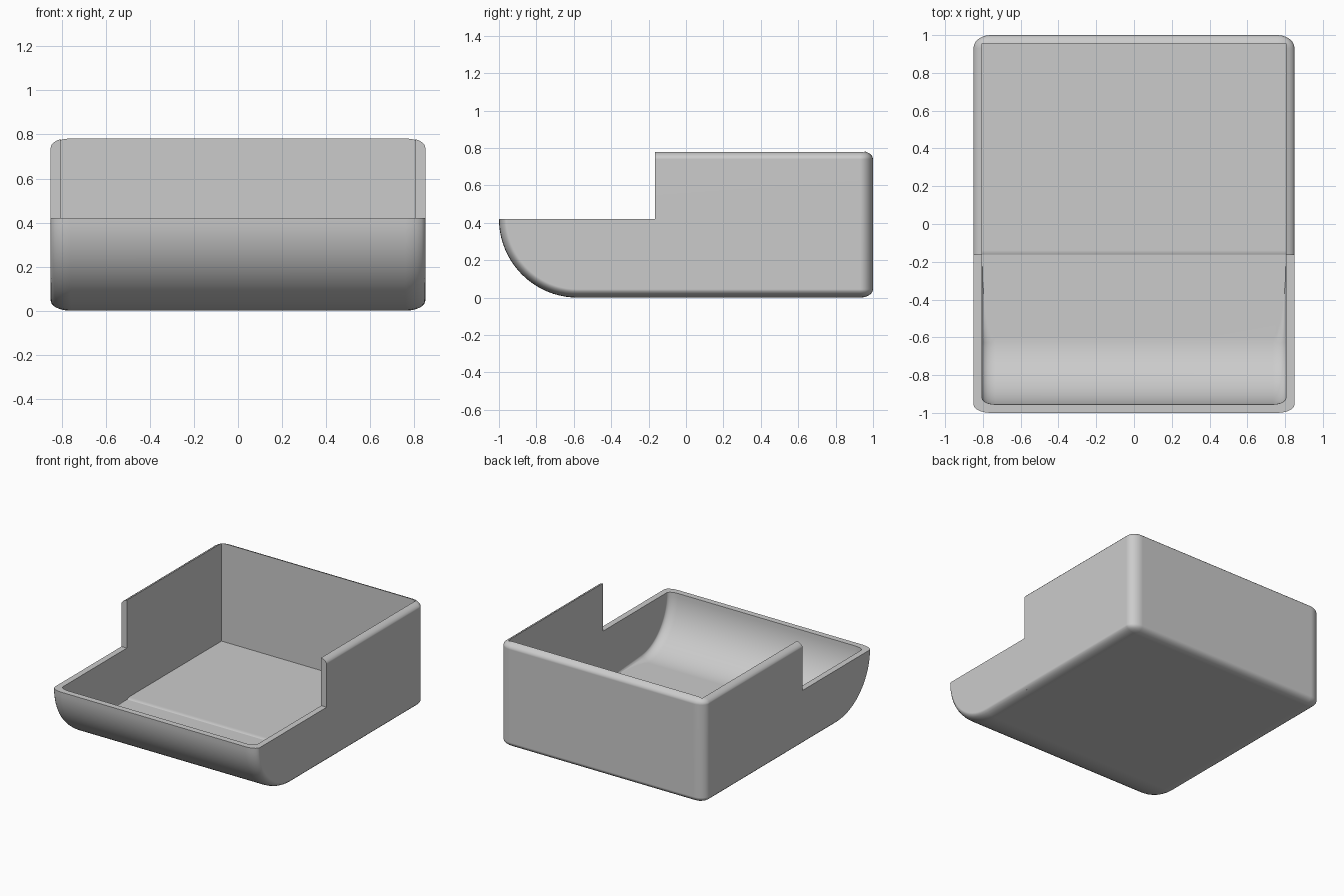
import bpy, bmesh, math

cube = bpy.data.objects.get("Cube")
if cube:
    bpy.data.objects.remove(cube, do_unlink=True)

HALF_W, WALL, RIM, TOP, STEP_Y = 0.85, 0.045, 0.42, 0.785, -0.165

grey = bpy.data.materials.new("plain grey")
grey.use_nodes = True
colour = (0.6, 0.6, 0.6, 1)
grey.diffuse_color = colour
grey.node_tree.nodes["Principled BSDF"].inputs["Base Color"].default_value = colour


def to_object(bm, name):
    bmesh.ops.recalc_face_normals(bm, faces=bm.faces)
    mesh = bpy.data.meshes.new(name)
    bm.to_mesh(mesh)
    bm.free()
    mesh.materials.append(grey)
    obj = bpy.data.objects.new(name, mesh)
    bpy.context.collection.objects.link(obj)
    return obj


def box(name, low, high, radii=None):
    """Box between two corners, with optional elliptical edge rounding."""
    bm = bmesh.new()
    bmesh.ops.create_cube(bm, size=1)
    size = [h - l for l, h in zip(low, high)]
    scale = radii or (1, 1, 1)
    bmesh.ops.scale(bm, verts=bm.verts, vec=[s / r for s, r in zip(size, scale)])
    if radii:
        bmesh.ops.bevel(bm, geom=bm.edges[:], offset=1, segments=6,
                        profile=0.5, affect='EDGES')
    bmesh.ops.scale(bm, verts=bm.verts, vec=scale)
    bmesh.ops.translate(bm, verts=bm.verts, vec=[(l + h) / 2 for l, h in zip(low, high)])
    return to_object(bm, name)


def prism(name, profile, half_width, radius, rounded):
    """Side profile (y, z) swept across x; chosen outline edges are rounded."""
    bm = bmesh.new()
    stretch = 2
    w = half_width / stretch
    face = bm.faces.new([bm.verts.new((-w, y, z)) for y, z in profile])
    swept = bmesh.ops.extrude_face_region(bm, geom=[face])["geom"]
    bmesh.ops.translate(bm, verts=[v for v in swept if isinstance(v, bmesh.types.BMVert)],
                        vec=(2 * w, 0, 0))
    bmesh.ops.recalc_face_normals(bm, faces=bm.faces)
    edges = [e for e in bm.edges if e.verts[0].co.x * e.verts[1].co.x > 0
             and rounded(e.verts[0].co, e.verts[1].co)]
    bmesh.ops.bevel(bm, geom=edges, offset=radius, segments=5,
                    profile=0.5, affect='EDGES')
    bmesh.ops.scale(bm, verts=bm.verts, vec=(stretch, 1, 1))
    return to_object(bm, name)


def quarter(cy, cz, ry, rz, steps=20):
    """Arc from the front lip down to the floor."""
    return [(cy - ry * math.cos(a), cz - rz * math.sin(a))
            for a in (i * math.pi / 2 / steps for i in range(steps + 1))]


def boolean(obj, other, operation):
    mod = obj.modifiers.new(operation.lower(), 'BOOLEAN')
    mod.operation, mod.object, mod.solver = operation, other, 'EXACT'
    bpy.context.view_layer.objects.active = obj
    bpy.ops.object.modifier_apply(modifier=mod.name)
    bpy.data.objects.remove(other, do_unlink=True)


# Tall rear box, cut straight at its front
bin_body = box("open_bin", (-HALF_W, -0.6, 0), (HALF_W, 1, TOP), (0.09, 0.07, 0.045))
boolean(bin_body, box("front_cutter", (-2, -2, -1), (2, STEP_Y, 2)), 'DIFFERENCE')

# Low front scoop with a quarter-round nose
nose = quarter(-0.58, RIM, 0.42, RIM)
scoop = prism("front_scoop", nose + [(STEP_Y, 0), (STEP_Y, RIM)], HALF_W, 0.045,
              lambda a, b: min(a.z, b.z) < RIM - 0.001 and (a.y + b.y) / 2 < STEP_Y - 0.01)
boolean(bin_body, scoop, 'UNION')

# Hollow interior: flat floor with a shallow step and a curved front
inner = quarter(-0.6, RIM, 0.355, RIM - 0.035)
profile = [(-0.955, 2)] + inner + [(-0.16, 0.035), (-0.14, WALL), (0.955, WALL), (0.955, 2)]
cavity = prism("cavity_cutter", profile, HALF_W - WALL, 0.035,
               lambda a, b: max(a.y, b.y) < -0.59)
boolean(bin_body, cavity, 'DIFFERENCE')

# Smooth rounded edges while keeping the rims crisp
bpy.ops.object.select_all(action='DESELECT')
bin_body.select_set(True)
bpy.context.view_layer.objects.active = bin_body
bpy.ops.object.shade_smooth_by_angle(angle=math.radians(30))
weighted = bin_body.modifiers.new("even_shading", 'WEIGHTED_NORMAL')
weighted.keep_sharp = True
